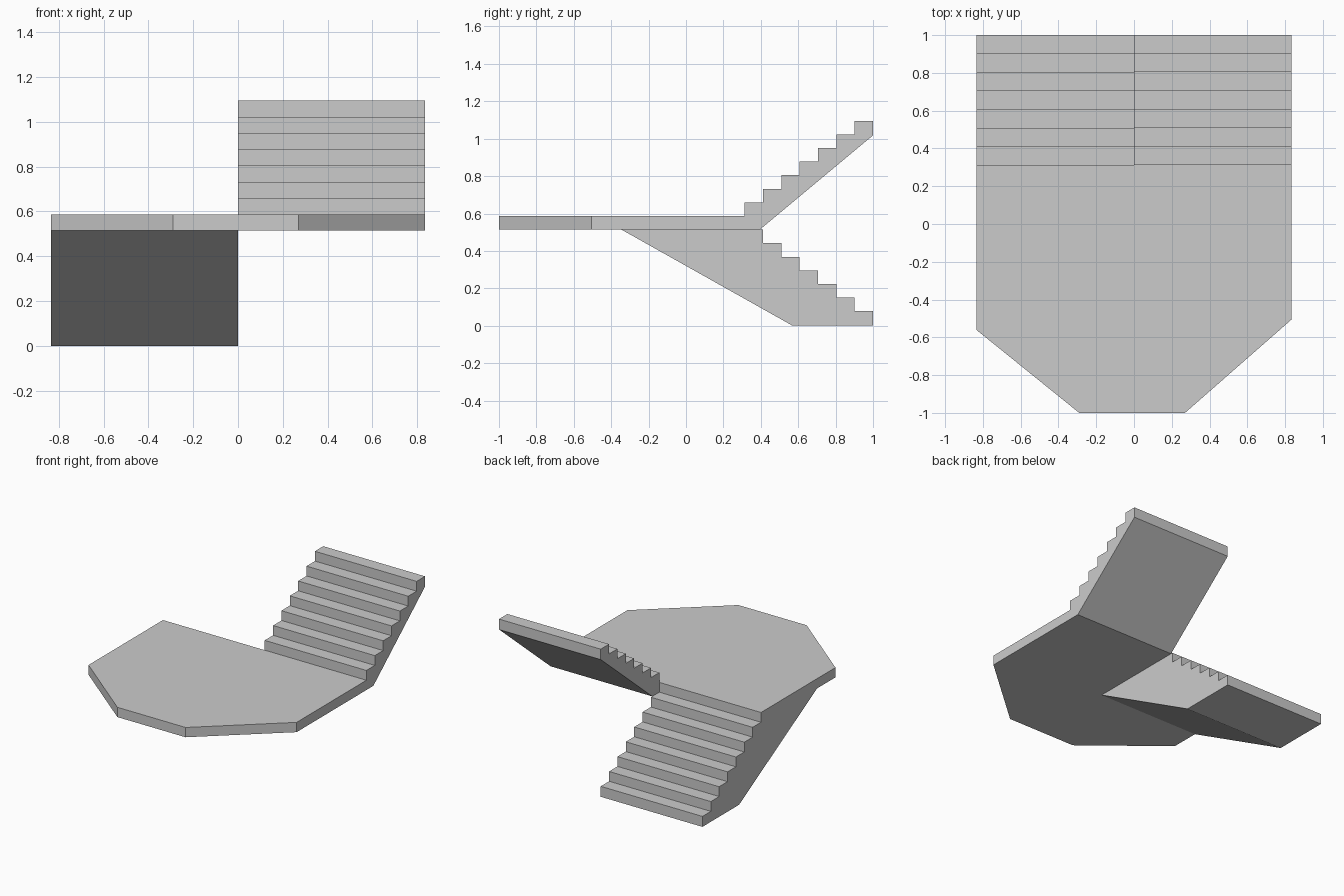
import bpy
import bmesh
from mathutils import Vector

if "Cube" in bpy.data.objects:
    bpy.data.objects.remove(bpy.data.objects["Cube"])

HALF_WIDTH = 0.835
RISE = 0.0727
STEPS = 7
START = 0.313                     # back edge of the landing
RUN = (1.0 - START) / STEPS
LANDING_TOP = RISE * (STEPS + 1) + 0.005
LANDING_BOTTOM = LANDING_TOP - RISE


def prism(name, outline, offset):
    """Extrude a closed planar outline of 3D points along an offset."""
    bm = bmesh.new()
    face = bm.faces.new([bm.verts.new(p) for p in outline])
    result = bmesh.ops.extrude_face_region(bm, geom=[face], use_keep_orig=True)
    moved = [g for g in result["geom"] if isinstance(g, bmesh.types.BMVert)]
    bmesh.ops.translate(bm, verts=moved, vec=Vector(offset))
    bmesh.ops.recalc_face_normals(bm, faces=bm.faces)
    mesh = bpy.data.meshes.new(name)
    bm.to_mesh(mesh)
    bm.free()
    obj = bpy.data.objects.new(name, mesh)
    bpy.context.collection.objects.link(obj)
    return obj


def step_line(z, direction):
    """Sawtooth (y, z) points from the landing to the far end of a flight."""
    points = []
    for i in range(STEPS):
        y = START + i * RUN
        level = z + direction * RISE * i
        points += [(y, level), (y + RUN, level)]
    return points


def flight(name, profile, x):
    return prism(name, [(x, y, z) for y, z in profile], (HALF_WIDTH, 0, 0))


# Landing slab with two clipped front corners
landing = [(-HALF_WIDTH, START), (-HALF_WIDTH, -0.56), (-0.29, -1.0),
           (0.27, -1.0), (HALF_WIDTH, -0.505), (HALF_WIDTH, START)]
prism("landing", [(x, y, LANDING_BOTTOM) for x, y in landing], (0, 0, RISE))

# Upper flight: climbs from the landing, sloped soffit below
upper = [(START, LANDING_BOTTOM)] + step_line(LANDING_TOP + RISE, 1)
upper += [(1.0, 1.018), (0.395, LANDING_BOTTOM)]
flight("upper_flight", upper, 0.0)

# Lower flight: descends to the floor, soffit runs back under the landing
lower = step_line(LANDING_BOTTOM, -1)
lower += [(1.0, 0.0), (0.57, 0.0), (-0.345, LANDING_BOTTOM)]
flight("lower_flight", lower, -HALF_WIDTH)
